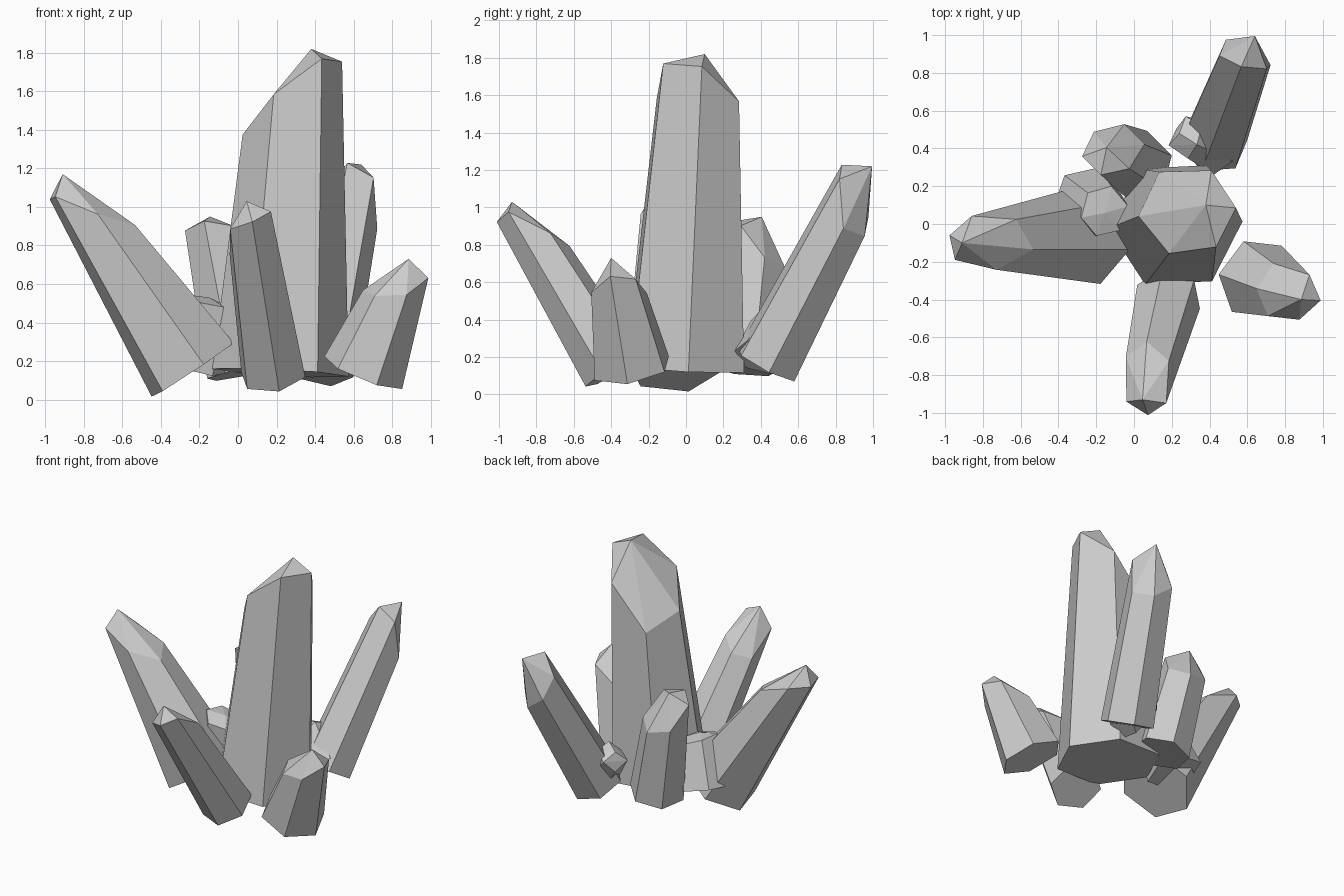
import bpy, bmesh, math
from mathutils import Vector

if "Cube" in bpy.data.objects:
    bpy.data.objects.remove(bpy.data.objects["Cube"])

grey = bpy.data.materials.new("pale_grey_stone")
grey.diffuse_color = (0.6, 0.6, 0.6, 1)
grey.use_nodes = True
grey.node_tree.nodes["Principled BSDF"].inputs["Base Color"].default_value = grey.diffuse_color


def crystal(name, base, end, r0, r1, spin, shoulders, tip=None):
    """Tapered six-sided shard; each side edge stops at its own fraction of the length."""
    base, end = Vector(base), Vector(end)
    d = (end - base).normalized()
    u = (Vector((1, 0, 0)) - d * d.x).normalized()
    v = d.cross(u)
    bm = bmesh.new()
    for k, f in enumerate(shoulders):
        a = math.radians(spin + 60 * k)
        out = u * math.cos(a) + v * math.sin(a)
        bm.verts.new(base + out * r0)
        bm.verts.new(base.lerp(end, f) + out * (r0 + (r1 - r0) * f))
    bm.verts.new(Vector(tip) if tip else end)
    hull = bmesh.ops.convex_hull(bm, input=bm.verts[:])
    junk = [g for g in hull["geom_interior"] if isinstance(g, bmesh.types.BMVert)]
    bmesh.ops.delete(bm, geom=junk, context='VERTS')
    bmesh.ops.recalc_face_normals(bm, faces=bm.faces[:])
    me = bpy.data.meshes.new(name)
    bm.to_mesh(me)
    bm.free()
    me.materials.append(grey)
    bpy.context.collection.objects.link(bpy.data.objects.new(name, me))


# Tall centre shard
crystal("centre_crystal", (.22, -.005, .14), (.31, .075, 1.8), .355, .23, 3,
        [.98, .87, .68, .735, .86, .98], tip=(.38, .10, 1.82))
# Long leaning shards
crystal("left_crystal", (-.235, -.06, .155), (-.91, -.10, 1.17), .265, .125, -15,
        [.65, .72, .88, .94, .94, .78])
crystal("front_crystal", (.183, -.385, .13), (.045, -.93, 1.03), .178, .125, -20,
        [.95, .75, .66, .68, .9, .95])
crystal("back_right_crystal", (.42, .43, .16), (.63, .985, 1.22), .185, .145, 10,
        [.72, .72, .78, .85, .94, .9], tip=(.64, .995, 1.22))
# Short shards
crystal("right_crystal", (.65, -.29, .14), (.885, -.40, .73), .22, .125, -10,
        [.92, .83, .6, .62, .65, .76])
crystal("back_crystal", (.02, .31, .14), (-.145, .405, .95), .19, .145, 15,
        [.7, .68, .75, .94, .96, .9])
# Stubby fragments between the larger shards
crystal("left_fragment", (-.25, .12, .18), (-.15, .06, .53), .19, .13, 10,
        [.93, .85, .9, .96, .95, .97])
crystal("back_fragment", (.44, .39, .2), (.24, .48, .44), .135, .10, 20,
        [.8, .9, .75, .9, .7, .85])
